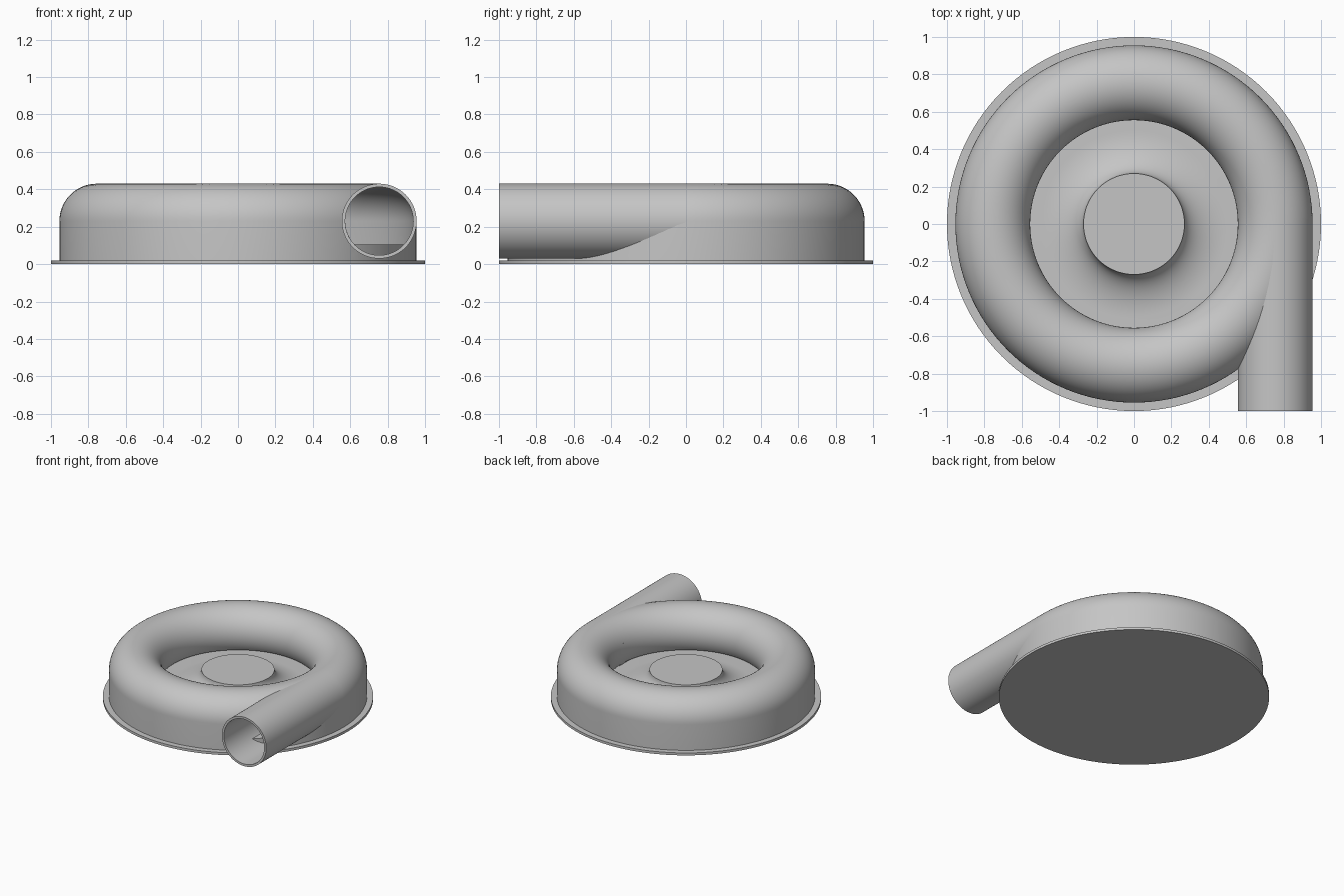
import bpy, bmesh
from math import radians, cos, sin
from mathutils import Matrix, Vector

if "Cube" in bpy.data.objects:
    bpy.data.objects.remove(bpy.data.objects["Cube"])

SEGMENTS = 128
TUBE_R, TUBE_X, TUBE_Z = 0.2, 0.755, 0.23
WALL = 0.018

grey = bpy.data.materials.new("plain_grey")
grey.use_nodes = True
grey.diffuse_color = (0.56, 0.56, 0.56, 1)
grey.node_tree.nodes["Principled BSDF"].inputs["Base Color"].default_value = grey.diffuse_color


def revolve(name, profile, closed, matrix=None):
    """Spin an (r, z) profile about z; closed joins the last point to the first."""
    bm = bmesh.new()
    verts = [bm.verts.new((r, 0, z)) for r, z in profile]
    pairs = list(zip(verts, verts[1:]))
    if closed:
        pairs.append((verts[-1], verts[0]))
    edges = [bm.edges.new(p) for p in pairs]
    bmesh.ops.spin(bm, geom=verts + edges, cent=(0, 0, 0), axis=(0, 0, 1),
                   angle=radians(360), steps=SEGMENTS, use_merge=True)
    bmesh.ops.remove_doubles(bm, verts=bm.verts[:], dist=1e-5)
    bmesh.ops.recalc_face_normals(bm, faces=bm.faces[:])
    if matrix:
        bm.transform(matrix)
    mesh = bpy.data.meshes.new(name)
    bm.to_mesh(mesh)
    bm.free()
    mesh.materials.append(grey)
    obj = bpy.data.objects.new(name, mesh)
    bpy.context.collection.objects.link(obj)
    return obj


def arc(radius, start, end, steps):
    angles = [radians(start + (end - start) * i / steps) for i in range(steps + 1)]
    return [(TUBE_X + radius * cos(a), TUBE_Z + radius * sin(a)) for a in angles]


# Base plate
base = revolve("base_plate", [(0, 0), (1, 0), (1, 0.02), (0, 0.02)], False)

# Raised floor flaring up into the central hub
flare = [radians(90 * i / 16) for i in range(17)]
floor = revolve("hub_and_floor",
                [(0, 0.235)]
                + [(0.5 - 0.23 * cos(a), 0.235 - 0.13 * sin(a)) for a in flare]
                + [(0.94, 0.105), (0.94, 0.015), (0, 0.015)], False)

# Ring-shaped casing shell with a straight outer wall and rounded top
inner = TUBE_R - WALL
casing = revolve("ring_casing",
                 [(TUBE_X + TUBE_R, 0.015)] + arc(TUBE_R, 0, 213, 40)
                 + arc(inner, 213, 0, 40) + [(TUBE_X + inner, 0.015)], True)

# Outlet pipe, tangent to the ring and open at the front
along_y = Matrix.Translation(Vector((TUBE_X, 0, TUBE_Z))) @ Matrix.Rotation(radians(90), 4, "X")
pipe = revolve("outlet_pipe",
               [(TUBE_R, 0), (TUBE_R, 1), (inner, 1), (inner, 0)], True, along_y)

# Open the casing wall where the pipe bore passes through
bore = revolve("bore_cutter", [(0, 0.02), (inner, 0.02), (inner, 1.1), (0, 1.1)], False, along_y)
bore.hide_render = True
cut = casing.modifiers.new("bore", "BOOLEAN")
cut.operation = "DIFFERENCE"
cut.solver = "EXACT"
cut.object = bore
bpy.context.view_layer.update()
graph = bpy.context.evaluated_depsgraph_get()
casing_mesh = bpy.data.meshes.new_from_object(casing.evaluated_get(graph))
casing.modifiers.clear()
casing.data = casing_mesh
bpy.data.objects.remove(bore)

# Smooth shading with crisp rims
for obj in bpy.context.view_layer.objects:
    obj.select_set(obj in (base, floor, casing, pipe))
bpy.context.view_layer.objects.active = casing
bpy.ops.object.shade_smooth_by_angle(angle=radians(35))
